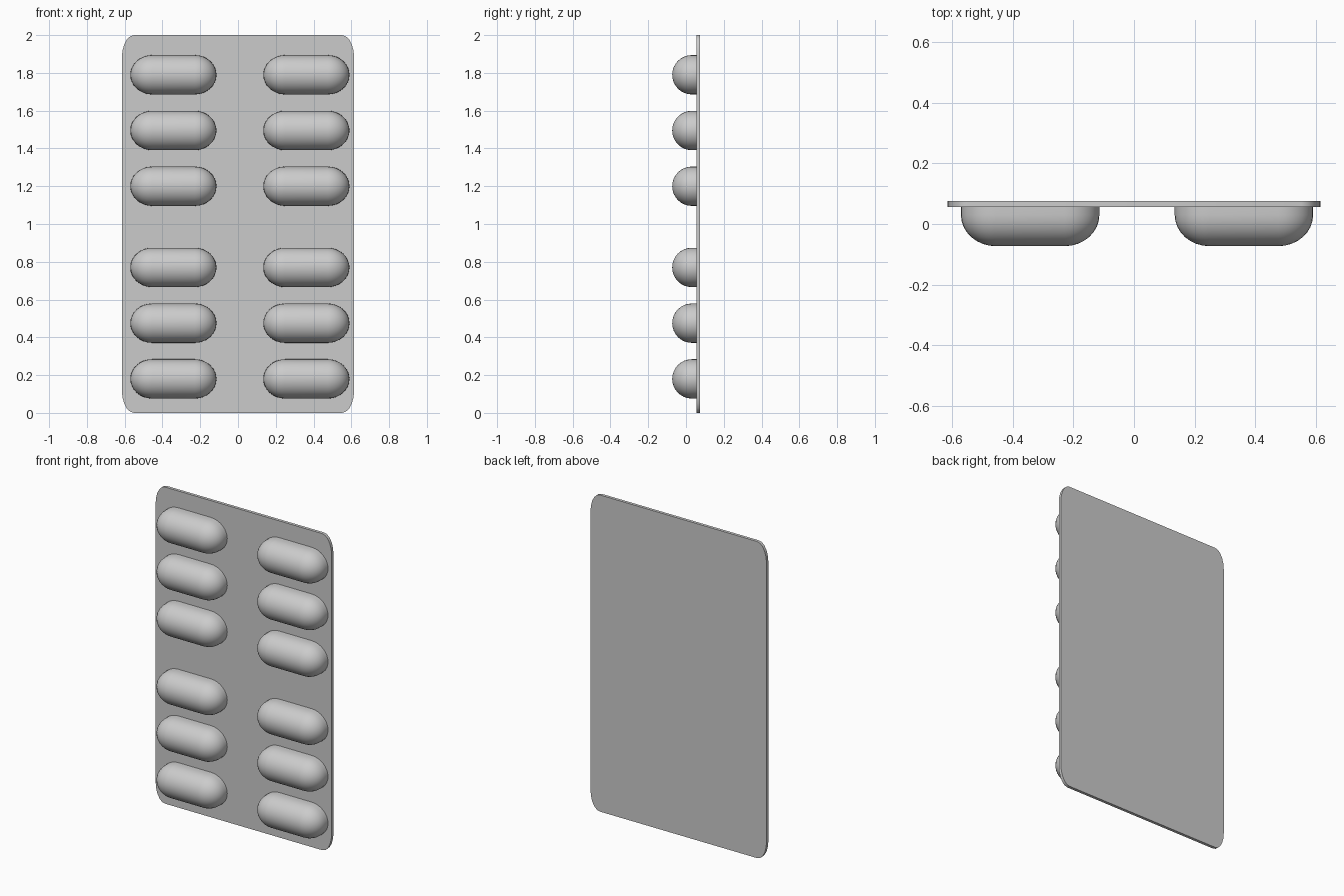
import bpy, bmesh
from math import sin, cos, pi

cube = bpy.data.objects.get("Cube")
if cube:
    bpy.data.objects.remove(cube, do_unlink=True)

foil = bpy.data.materials.new("grey foil")
foil.use_nodes = True
grey = (0.6, 0.6, 0.6, 1)
foil.diffuse_color = grey
foil.node_tree.nodes["Principled BSDF"].inputs["Base Color"].default_value = grey


def outline(half_x, half_z, rx, rz, steps):
    """Rounded rectangle with elliptical corners, anticlockwise in x and z."""
    points = []
    for quarter, (sx, sz) in enumerate([(1, 1), (-1, 1), (-1, -1), (1, -1)]):
        for i in range(steps + 1):
            a = (quarter + i / steps) * pi / 2
            points.append((sx * (half_x - rx) + rx * cos(a),
                           sz * (half_z - rz) + rz * sin(a)))
    return points


def loft(name, rings, location):
    """Skin a list of (y, outline) rings and close both ends."""
    bm = bmesh.new()
    loops = [[bm.verts.new((x, y, z)) for x, z in pts] for y, pts in rings]
    n = len(loops[0])
    for a, b in zip(loops, loops[1:]):
        for i in range(n):
            j = (i + 1) % n
            bm.faces.new((a[i], a[j], b[j], b[i]))
    bm.faces.new(loops[0])
    bm.faces.new(loops[-1])
    bmesh.ops.remove_doubles(bm, verts=bm.verts, dist=0.0005)
    bmesh.ops.recalc_face_normals(bm, faces=bm.faces)
    mesh = bpy.data.meshes.new(name)
    bm.to_mesh(mesh)
    bm.free()
    mesh.materials.append(foil)
    obj = bpy.data.objects.new(name, mesh)
    obj.location = location
    bpy.context.collection.objects.link(obj)
    bpy.ops.object.select_all(action="DESELECT")
    obj.select_set(True)
    bpy.context.view_layer.objects.active = obj
    bpy.ops.object.shade_smooth_by_angle(angle=pi / 5)
    return obj


# Thin backing sheet with tall rounded corners
sheet = outline(0.615, 1, 0.065, 0.12, 5)
loft("backing_sheet", [(0.056, sheet), (0.075, sheet)], (0, 0, 1))

# Capsule blister: short straight wall, then a domed front
LENGTH, HEIGHT, END, DEPTH, WALL = 0.228, 0.104, 0.115, 0.103, 0.03
DOME = 8
rings = [(0.06, outline(LENGTH, HEIGHT, END, HEIGHT, 8))]
for k in range(DOME + 1):
    a = k / DOME * pi / 2
    s = max(cos(a), 0.002)
    rings.append((WALL - DEPTH * sin(a),
                  outline(LENGTH - END * (1 - s), HEIGHT * s, END * s, HEIGHT * s, 8)))

# Two columns of six, in two groups of three
for side, x in (("right", -0.342), ("left", 0.362)):
    for group, base in (("lower", 0.18), ("upper", 1.2)):
        for row in range(3):
            loft(f"{side}_{group}_blister_{row + 1}", rings, (x, 0, base + row * 0.295))
